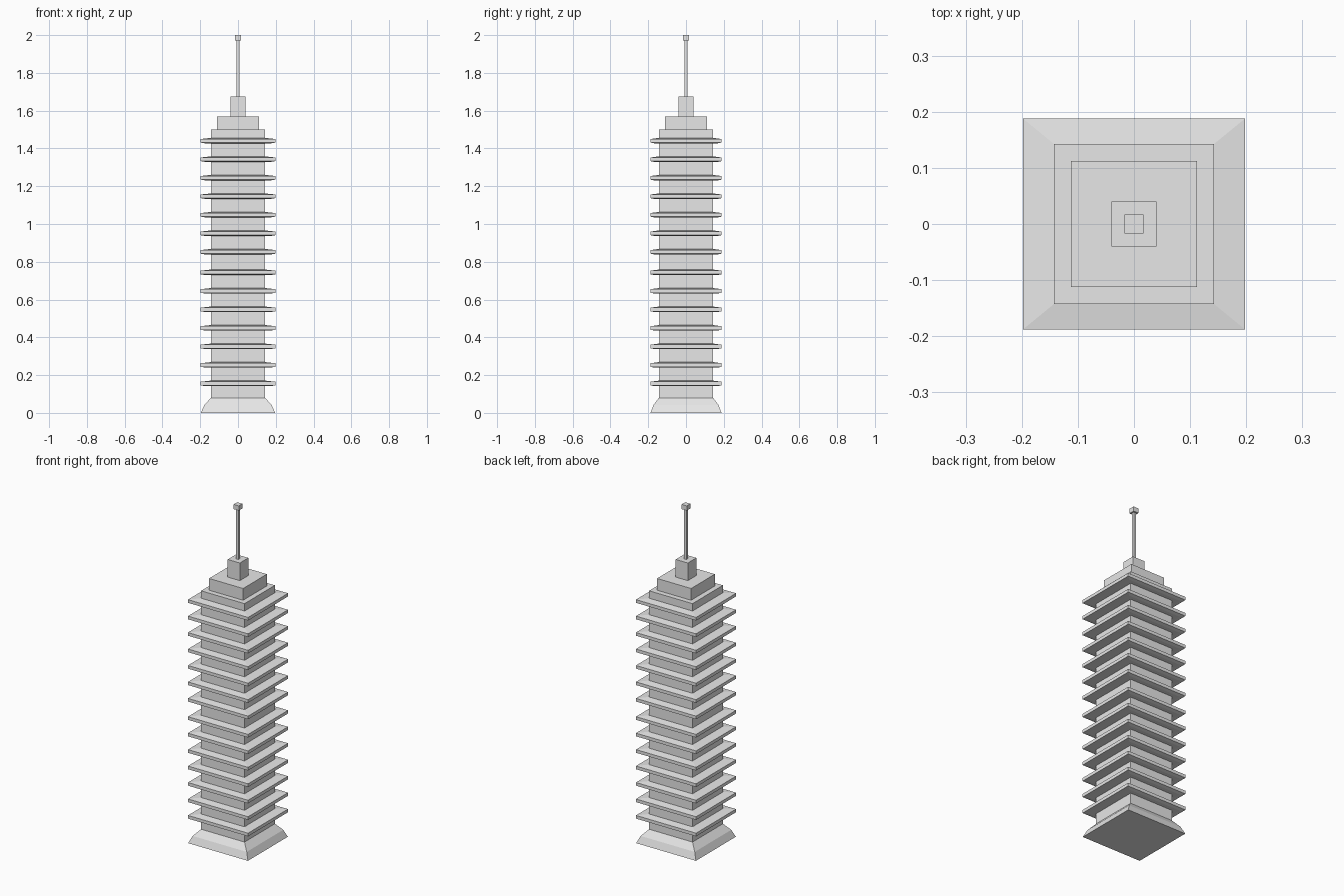
import bpy

if "Cube" in bpy.data.objects:
    bpy.data.objects.remove(bpy.data.objects["Cube"], do_unlink=True)

grey = bpy.data.materials.new("light grey")
grey.use_nodes = True
grey.diffuse_color = (0.8, 0.8, 0.8, 1)
grey.node_tree.nodes["Principled BSDF"].inputs["Base Color"].default_value = (0.8, 0.8, 0.8, 1)


def stacked(name, rings):
    """Closed solid from rectangular rings (half x, half y, z), bottom to top."""
    verts, faces = [], []
    for hx, hy, z in rings:
        verts += [(-hx, -hy, z), (hx, -hy, z), (hx, hy, z), (-hx, hy, z)]
    for r in range(len(rings) - 1):
        for i in range(4):
            a, b = r * 4 + i, r * 4 + (i + 1) % 4
            faces.append((a, b, b + 4, a + 4))
    n = len(verts)
    faces += [(3, 2, 1, 0), (n - 4, n - 3, n - 2, n - 1)]
    mesh = bpy.data.meshes.new(name)
    mesh.from_pydata(verts, [], faces)
    mesh.materials.append(grey)
    obj = bpy.data.objects.new(name, mesh)
    bpy.context.collection.objects.link(obj)
    return obj


def block(name, half, z0, z1):
    return stacked(name, [(half, half, z0), (half, half, z1)])


# Flared foot and tower shaft
stacked("flared_base", [(0.197, 0.188, 0), (0.178, 0.172, 0.042), (0.143, 0.143, 0.08)])
block("shaft", 0.143, 0.08, 1.5)

# Fourteen eaves in two runs of seven
for run, start in enumerate((0.156, 0.853)):
    for i in range(7):
        z = start + i * 0.098
        stacked(f"eave_{run * 7 + i + 1}", [
            (0.174, 0.168, z - 0.014), (0.198, 0.188, z - 0.01),
            (0.198, 0.188, z + 0.009), (0.143, 0.143, z + 0.015)])

# Stepped crown and mast
block("crown_tier", 0.112, 1.5, 1.57)
block("crown_block", 0.04, 1.57, 1.675)
block("mast", 0.008, 1.675, 1.975)
block("mast_cap", 0.017, 1.972, 2.0)
